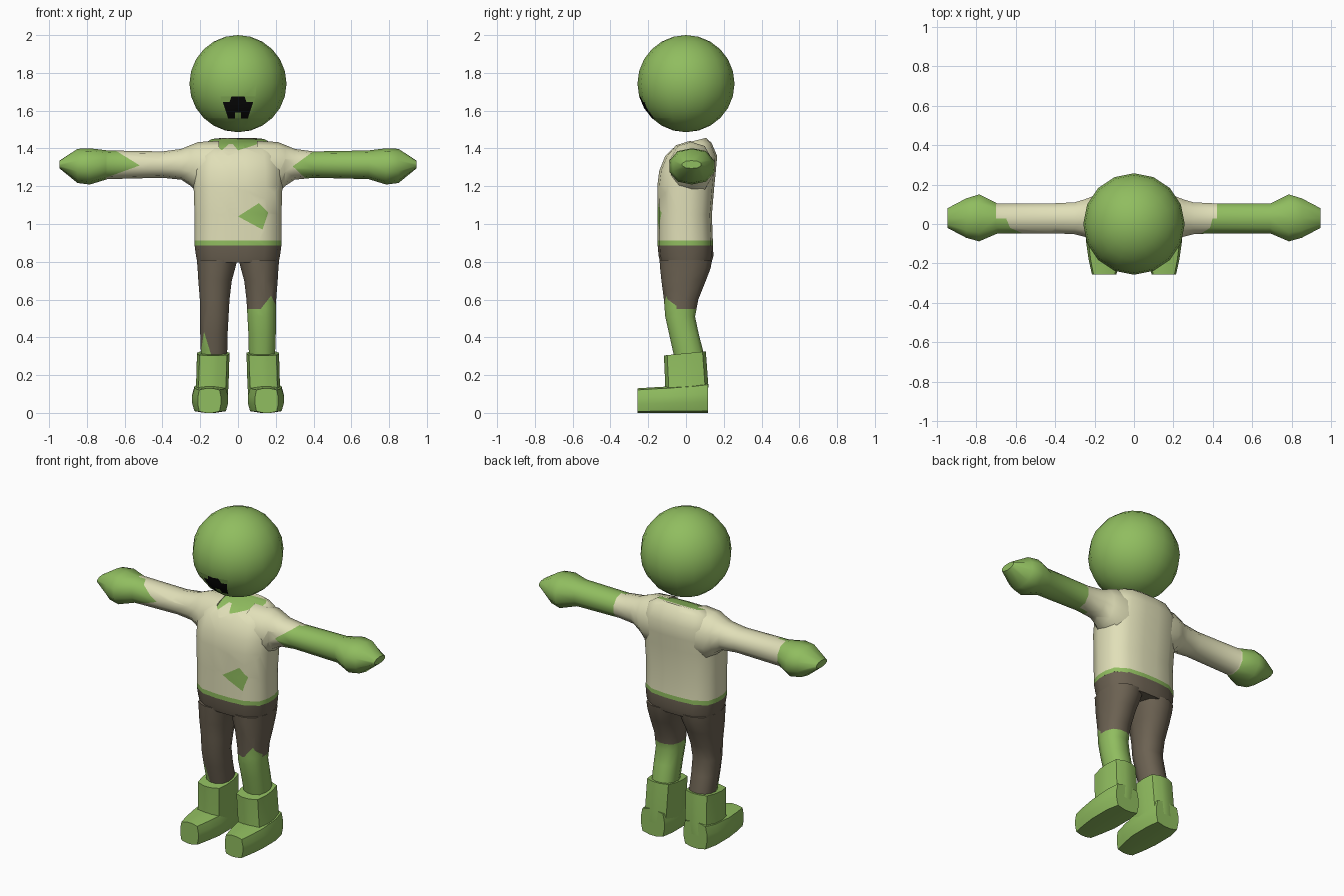
import bpy, bmesh, math
from mathutils import Vector

if "Cube" in bpy.data.objects:
    bpy.data.objects.remove(bpy.data.objects["Cube"])


def material(name, rgb):
    m = bpy.data.materials.new(name)
    m.diffuse_color = (*rgb, 1)
    m.use_nodes = True
    m.node_tree.nodes["Principled BSDF"].inputs["Base Color"].default_value = m.diffuse_color
    return m


GREEN, CREAM, BROWN, BLACK = range(4)
MATS = [material("skin green", (0.28, 0.51, 0.115)), material("shirt cream", (0.75, 0.74, 0.48)),
        material("trouser brown", (0.15, 0.122, 0.085)), material("mouth black", (0.003, 0.003, 0.003))]


def loft(sections, axis, n, p, mat, mirror=1):
    """Rings (t, a0, a1, b0, b1, tilt) along an axis, rounded-box cross-section."""
    bm = bmesh.new()
    rings = []
    for t, a0, a1, b0, b1, tilt in sections:
        ring = []
        for i in range(n):
            ang = 2 * math.pi * (i + 0.5) / n
            c, s = math.cos(ang), math.sin(ang)
            k = (abs(c) ** p + abs(s) ** p) ** (-1 / p)
            # stretch so the ring really reaches its extents
            m = max(abs(math.cos(math.pi * (j + 0.5) / n * 2)) *
                    (abs(math.cos(2 * math.pi * (j + 0.5) / n)) ** p
                     + abs(math.sin(2 * math.pi * (j + 0.5) / n)) ** p) ** (-1 / p) for j in range(n))
            u, v = c * k / m, s * k / m
            a = (a0 + a1) / 2 + u * (a1 - a0) / 2
            b = (b0 + b1) / 2 + v * (b1 - b0) / 2
            w = t + tilt * v
            co = {"x": (w, a, b), "y": (a, w, b), "z": (a, b, w)}[axis]
            ring.append(bm.verts.new((co[0] * mirror, co[1], co[2])))
        rings.append(ring)
    for r, q in zip(rings, rings[1:]):
        for i in range(n):
            j = (i + 1) % n
            bm.faces.new((r[i], r[j], q[j], q[i]))
    bm.faces.new(rings[0])
    bm.faces.new(rings[-1])
    bmesh.ops.recalc_face_normals(bm, faces=bm.faces)
    for f in bm.faces:
        f.material_index = mat
    return bm


def cut(bm, co, no, faces=None):
    faces = list(bm.faces) if faces is None else faces
    geom = set(faces)
    for f in faces:
        geom.update(f.edges)
        geom.update(f.verts)
    bmesh.ops.bisect_plane(bm, geom=list(geom), dist=1e-5, plane_co=co, plane_no=no)


def paint(bm, poly, mat):
    """Inset a convex x-z polygon into the front-facing surface."""
    bm.normal_update()
    lo = [min(q[i] for q in poly) for i in (0, 1)]
    hi = [max(q[i] for q in poly) for i in (0, 1)]

    def near(f):
        xs, zs = [v.co.x for v in f.verts], [v.co.z for v in f.verts]
        return (f.normal.y < -0.03 and max(xs) > lo[0] and min(xs) < hi[0]
                and max(zs) > lo[1] and min(zs) < hi[1])
    mid = Vector((sum(q[0] for q in poly), 0, sum(q[1] for q in poly))) / len(poly)
    planes = []
    for a, b in zip(poly, poly[1:] + poly[:1]):
        co = Vector((a[0], 0, a[1]))
        no = Vector((b[1] - a[1], 0, a[0] - b[0])).normalized()
        if no.dot(mid - co) < 0:
            no = -no
        planes.append((co, no))
        cut(bm, co, no, [f for f in bm.faces if near(f)])
    bm.normal_update()
    for f in bm.faces:
        c = f.calc_center_median()
        if f.normal.y < -0.03 and all(no.dot(c - co) > -1e-5 for co, no in planes):
            f.material_index = mat


def finish(bm, name, angle=50):
    me = bpy.data.meshes.new(name)
    bm.to_mesh(me)
    bm.free()
    for m in MATS:
        me.materials.append(m)
    ob = bpy.data.objects.new(name, me)
    bpy.context.collection.objects.link(ob)
    bpy.ops.object.select_all(action="DESELECT")
    ob.select_set(True)
    bpy.context.view_layer.objects.active = ob
    bpy.ops.object.shade_smooth_by_angle(angle=math.radians(angle))


# Head with a notched mouth
bm = bmesh.new()
bmesh.ops.create_uvsphere(bm, u_segments=16, v_segments=12, radius=0.257)
bmesh.ops.translate(bm, verts=bm.verts, vec=(0, 0, 1.743))
paint(bm, [(-0.08, 1.645), (0.08, 1.645), (0.052, 1.558), (-0.052, 1.558)], BLACK)
paint(bm, [(-0.035, 1.675), (0.035, 1.675), (0.045, 1.645), (-0.045, 1.645)], BLACK)
paint(bm, [(-0.016, 1.59), (0.016, 1.59), (0.016, 1.55), (-0.016, 1.55)], GREEN)
finish(bm, "head")

# Shirt body with hem, neckline and torn patch
bm = loft([(0.885, -0.23, 0.23, -0.15, 0.143, 0),
           (1.05, -0.23, 0.23, -0.15, 0.137, 0),
           (1.2, -0.235, 0.235, -0.152, 0.15, 0),
           (1.28, -0.235, 0.235, -0.142, 0.158, 0),
           (1.36, -0.225, 0.225, -0.11, 0.165, 0),
           (1.415, -0.195, 0.195, -0.07, 0.135, 0.015),
           (1.44, -0.15, 0.15, -0.02, 0.105, 0.016)], "z", 16, 3.2, CREAM)
cut(bm, (0, 0, 0.912), (0, 0, 1))
cut(bm, (0, 0.06, 0), (0, 1, 0), [f for f in bm.faces if f.calc_center_median().z > 1.4])
for f in bm.faces:
    c = f.calc_center_median()
    if c.z < 0.912 or (c.z > 1.42 and c.y < 0.06 and abs(c.x) < 0.15 and f.normal.z > 0.8):
        f.material_index = GREEN
paint(bm, [(0, 1.04), (0.11, 1.11), (0.16, 1.06), (0.13, 0.97)], GREEN)
paint(bm, [(-0.16, 1.45), (-0.02, 1.45), (-0.085, 1.39)], GREEN)
paint(bm, [(-0.05, 1.45), (0.17, 1.45), (0.08, 1.415), (0, 1.39)], GREEN)
finish(bm, "shirt")

# Arms with hands and torn sleeves
for side, sleeve, tear in ((1, 0.42, [(0.42, 1.40), (0.29, 1.305), (0.37, 1.23), (0.42, 1.23)]),
                           (-1, 0.70, [(-0.70, 1.40), (-0.65, 1.39), (-0.52, 1.31), (-0.70, 1.245)])):
    bm = loft([(0.10, -0.10, 0.14, 1.14, 1.435, 0),
               (0.21, -0.085, 0.14, 1.165, 1.43, 0),
               (0.25, -0.065, 0.125, 1.205, 1.415, 0),
               (0.30, -0.052, 0.11, 1.237, 1.395, 0),
               (0.40, -0.047, 0.105, 1.247, 1.382, 0),
               (0.69, -0.047, 0.103, 1.24, 1.387, 0),
               (0.785, -0.088, 0.15, 1.212, 1.398, 0),
               (0.85, -0.07, 0.13, 1.22, 1.395, 0),
               (0.945, -0.02, 0.08, 1.295, 1.335, 0)], "x", 10, 2.3, CREAM, side)
    cut(bm, (side * sleeve, 0, 0), (1, 0, 0))
    for f in bm.faces:
        if side * f.calc_center_median().x > sleeve:
            f.material_index = GREEN
    paint(bm, tear, GREEN)
    finish(bm, "right_arm" if side > 0 else "left_arm")

# Hips joining the two trouser legs
finish(loft([(0.795, -0.215, 0.215, -0.135, 0.135, 0),
             (0.83, -0.222, 0.222, -0.145, 0.145, 0),
             (0.887, -0.23, 0.23, -0.15, 0.143, 0)], "z", 16, 3.2, BROWN), "hips")

# Legs with uneven torn cuffs, and boots
for side, cuff, tear in ((1, 0.55, [(0.12, 0.55), (0.175, 0.62), (0.21, 0.55)]),
                         (-1, 0.305, [(-0.20, 0.30), (-0.18, 0.43), (-0.14, 0.30)])):
    word = "right" if side > 0 else "left"
    bm = loft([(0.25, 0.06, 0.195, -0.05, 0.10, 0),
               (0.33, 0.057, 0.197, -0.07, 0.09, 0),
               (0.42, 0.055, 0.2, -0.09, 0.067, 0),
               (0.51, 0.05, 0.2, -0.11, 0.048, 0),
               (0.60, 0.045, 0.202, -0.117, 0.065, 0),
               (0.70, 0.033, 0.21, -0.13, 0.105, 0),
               (0.765, 0.015, 0.214, -0.137, 0.13, 0),
               (0.81, 0.004, 0.218, -0.14, 0.138, 0)], "z", 12, 2.7, BROWN, side)
    cut(bm, (0, 0, cuff), (0, 0, 1))
    for f in bm.faces:
        if f.calc_center_median().z < cuff:
            f.material_index = GREEN
    paint(bm, tear, GREEN)
    finish(bm, word + "_leg")
    finish(loft([(0.08, 0.055, 0.232, -0.11, 0.117, 0),
                 (0.15, 0.05, 0.222, -0.11, 0.118, 0),
                 (0.315, 0.045, 0.217, -0.117, 0.105, 0.011)],
                "z", 12, 4, GREEN, side), word + "_boot_shaft")
    finish(loft([(-0.257, 0.09, 0.213, 0, 0.13, 0),
                 (-0.18, 0.07, 0.23, 0, 0.135, 0),
                 (-0.09, 0.052, 0.243, 0, 0.14, 0),
                 (0.04, 0.052, 0.243, 0, 0.15, 0),
                 (0.117, 0.065, 0.225, 0, 0.16, 0)],
                "y", 12, 5, GREEN, side), word + "_boot_foot")
